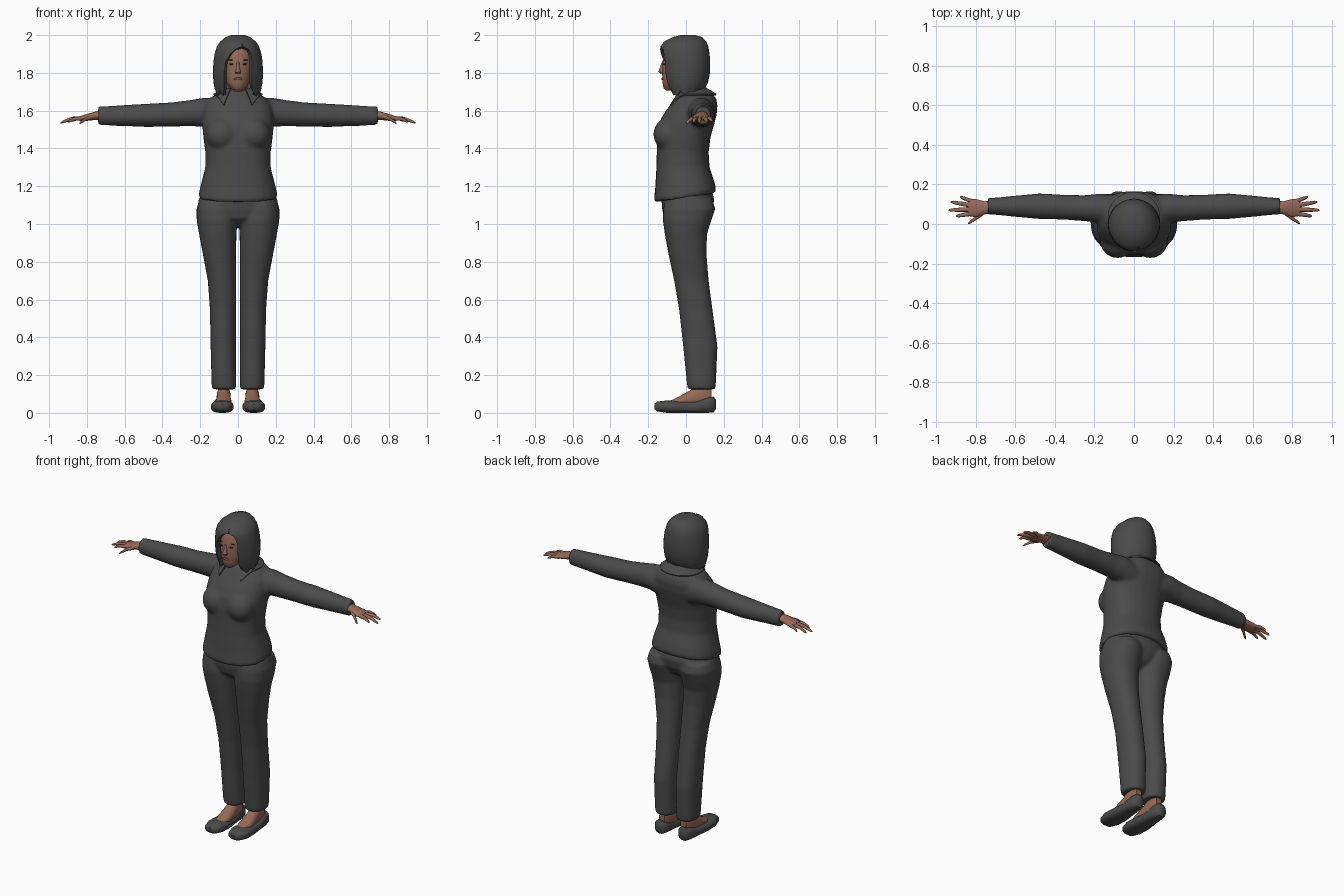
import bpy, bmesh, math
from mathutils import Vector

cube = bpy.data.objects.get("Cube")
if cube:
    bpy.data.objects.remove(cube, do_unlink=True)


def material(name, rgb):
    m = bpy.data.materials.new(name)
    m.use_nodes = True
    m.diffuse_color = (*rgb, 1)
    m.node_tree.nodes["Principled BSDF"].inputs["Base Color"].default_value = (*rgb, 1)
    return m


CLOTH = material("charcoal", (0.07, 0.07, 0.07))
SKIN = material("brown skin", (0.30, 0.14, 0.095))
LIPS = material("muted red lips", (0.20, 0.075, 0.06))
DARK = material("dark eyes", (0.03, 0.022, 0.02))


def select(ob):
    bpy.ops.object.select_all(action="DESELECT")
    ob.select_set(True)
    bpy.context.view_layer.objects.active = ob


def modify(ob, kind, **settings):
    m = ob.modifiers.new(kind.title(), kind)
    for key, value in settings.items():
        setattr(m, key, value)
    select(ob)
    bpy.ops.object.modifier_apply(modifier=m.name)


def smooth(ob, angle=50):
    select(ob)
    bpy.ops.object.shade_smooth_by_angle(angle=math.radians(angle))


def oval(center, a, b, axis="z", n=28, p=2.0):
    """Superellipse ring across the given axis."""
    pts = []
    for i in range(n):
        t = 2 * math.pi * i / n
        u = math.copysign(abs(math.cos(t)) ** (2 / p), math.cos(t)) * a
        v = math.copysign(abs(math.sin(t)) ** (2 / p), math.sin(t)) * b
        offset = {"x": (0, u, v), "y": (u, 0, v), "z": (u, v, 0)}[axis]
        pts.append(Vector(center) + Vector(offset))
    return pts


def loft(name, rings, mat, closed=True, caps=(True, True)):
    bm = bmesh.new()
    rows = [[bm.verts.new(p) for p in ring] for ring in rings]
    n = len(rows[0])
    for lo, hi in zip(rows, rows[1:]):
        for i in range(n if closed else n - 1):
            j = (i + 1) % n
            bm.faces.new((lo[i], lo[j], hi[j], hi[i]))
    if caps[0]:
        bm.faces.new(rows[0])
    if caps[1]:
        bm.faces.new(rows[-1])
    bmesh.ops.recalc_face_normals(bm, faces=bm.faces)
    me = bpy.data.meshes.new(name)
    bm.to_mesh(me)
    bm.free()
    me.materials.append(mat)
    ob = bpy.data.objects.new(name, me)
    bpy.context.collection.objects.link(ob)
    smooth(ob)
    return ob


def ball(name, loc, scale, mat):
    bpy.ops.mesh.primitive_uv_sphere_add(segments=24, ring_count=14, radius=1, location=loc)
    ob = bpy.context.object
    ob.name = name
    ob.scale = scale
    bpy.ops.object.transform_apply(location=True, rotation=False, scale=True)
    ob.data.materials.append(mat)
    smooth(ob)
    return ob


def blend(name, parts, voxel=0.01, passes=6):
    """Fuse overlapping parts into one soft garment."""
    select(parts[0])
    for part in parts:
        part.select_set(True)
    bpy.ops.object.join()
    ob = parts[0]
    ob.name = name
    modify(ob, "REMESH", mode="VOXEL", voxel_size=voxel)
    modify(ob, "SMOOTH", factor=0.5, iterations=passes)
    return ob


# Jacket: trunk, bust and sleeves; rows are z, front, back, half width
trunk = [(1.14, -.165, .155, .208), (1.16, -.17, .16, .208), (1.21, -.163, .15, .197),
         (1.30, -.157, .125, .173), (1.38, -.155, .12, .173), (1.46, -.155, .13, .184),
         (1.53, -.145, .15, .19), (1.58, -.12, .163, .187), (1.63, -.085, .167, .178),
         (1.67, -.058, .158, .145), (1.70, -.033, .125, .085), (1.715, -.02, .10, .06)]
rings = []
for z, f, b, w in trunk:
    ring = oval((0, (f + b) / 2, z), w, (b - f) / 2, p=2.3)
    for p in ring:
        p.z += 0.15 * p.y * max(0, min(1, (1.3 - z) / 0.12))
    rings.append(ring)
parts = [loft("trunk", rings, CLOTH)]
sleeve = [(.10, .08, 1.58, .07, .085), (.18, .08, 1.592, .073, .077), (.25, .08, 1.587, .066, .07),
          (.35, .085, 1.58, .063, .064), (.48, .09, 1.575, .065, .062), (.60, .09, 1.574, .054, .056),
          (.70, .09, 1.573, .044, .051), (.74, .09, 1.573, .042, .05)]
for s in (1, -1):
    parts.append(ball("bust", (s * .083, -.088, 1.475), (.088, .085, .09), CLOTH))
    parts.append(loft("sleeve", [oval((s * x, y, z), a, b, "x") for x, y, z, a, b in sleeve], CLOTH))
jacket = blend("jacket", parts)

# Open neckline cut as a clean V on the chest
V_Z, V_SLOPE = 1.61, 0.65
bm = bmesh.new()
bm.from_mesh(jacket.data)
for s in (1, -1):
    bmesh.ops.bisect_plane(bm, geom=bm.verts[:] + bm.edges[:] + bm.faces[:],
                           plane_co=(0, 0, V_Z), plane_no=(s, 0, -V_SLOPE))
for face in bm.faces:
    c = face.calc_center_median()
    face.material_index = int(c.y < 0.03 and abs(c.x) < (c.z - V_Z) * V_SLOPE)
bm.to_mesh(jacket.data)
bm.free()
jacket.data.materials.clear()
jacket.data.materials.append(CLOTH)
jacket.data.materials.append(SKIN)
smooth(jacket)

# Collar with two front points
inner, outer = [], []
for i in range(41):
    t = math.radians(35 + 290 * i / 40)
    drop = max(0, math.cos(t)) ** 4
    inner.append((.068 * math.sin(t), .035 - .07 * math.cos(t), 1.718))
    outer.append((.13 * math.sin(t), .04 - .12 * math.cos(t) - .055 * drop, 1.685 - .125 * drop))
collar = loft("collar", [inner, outer], CLOTH, closed=False, caps=(False, False))
modify(collar, "SOLIDIFY", thickness=0.008, offset=0)
smooth(collar)

# Trousers: rows are z, front, back, inner x, outer x
leg = [(.125, .01, .155, .012, .135), (.15, .005, .158, .01, .14), (.35, -.015, .167, .01, .145),
       (.55, -.037, .14, .01, .149), (.70, -.063, .12, .01, .16), (.85, -.095, .108, .01, .188),
       (.95, -.113, .112, .008, .207), (1.02, -.123, .135, .004, .219), (1.08, -.12, .155, .004, .22),
       (1.13, -.11, .14, .01, .205)]
hips = [(.985, -.06, .04, .06), (1.03, -.115, .11, .16), (1.08, -.127, .14, .216),
        (1.13, -.13, .15, .208), (1.20, -.13, .13, .18)]
parts = [loft("hips", [oval((0, (f + b) / 2, z), w, (b - f) / 2) for z, f, b, w in hips], CLOTH)]
for s in (1, -1):
    parts.append(loft("leg", [oval((s * (i + o) / 2, (f + b) / 2, z), (o - i) / 2, (b - f) / 2, p=2.2)
                              for z, f, b, i, o in leg], CLOTH))
smooth(blend("trousers", parts, voxel=0.008))

# Shoes, feet and hands, mirrored
shoe = [(-.167, .034, .02, .014), (-.152, .034, .044, .026), (-.10, .033, .06, .033),
        (-.03, .031, .06, .031), (.05, .03, .048, .03), (.11, .041, .045, .041),
        (.145, .044, .036, .042), (.158, .045, .016, .025)]
foot = [(-.095, .045, .03, .014), (-.04, .055, .043, .03), (.02, .07, .038, .048),
        (.06, .085, .037, .065), (.11, .09, .034, .07), (.135, .09, .02, .06)]
palm = [(.69, .088, 1.578, .03, .026), (.755, .082, 1.573, .033, .022),
        (.80, .08, 1.564, .046, .018), (.84, .083, 1.558, .042, .012)]
fingers = {"index": ((.83, .052, 1.558), (.90, .04, 1.54)),
           "middle": ((.83, .074, 1.56), (.94, .07, 1.535)),
           "ring": ((.83, .095, 1.56), (.928, .112, 1.54)),
           "little": ((.815, .113, 1.558), (.88, .137, 1.545)),
           "thumb": ((.765, .055, 1.567), (.84, .002, 1.532))}
for s, side in ((1, "left"), (-1, "right")):
    loft(side + "_shoe", [oval((s * .083, y, z), a, b, "y", p=2.6) for y, z, a, b in shoe], CLOTH)
    loft(side + "_foot", [oval((s * .076, y, z), a, b, "y") for y, z, a, b in foot], SKIN)
    loft(side + "_palm", [oval((s * x, y, z), a, b, "x") for x, y, z, a, b in palm], SKIN)
    for name, (base, tip) in fingers.items():
        rings = []
        for k, r in ((0, .012), (.5, .0105), (.88, .008), (1, .003)):
            c = Vector(base).lerp(Vector(tip), k)
            c.z += .008 * math.sin(math.pi * k)
            rings.append(oval((s * c.x, c.y, c.z), r, r * .9, "x", n=12))
        loft(f"{side}_{name}_finger", rings, SKIN)

# Neck and head: rows are z, centre y, half width, half depth
neck = [(1.60, .045, .06, .06), (1.66, .035, .054, .054), (1.72, .015, .05, .052), (1.78, 0, .05, .055)]
head = [(1.708, -.085, .022, .022), (1.718, -.076, .038, .042), (1.75, -.052, .062, .073),
        (1.80, -.03, .077, .096), (1.85, -.025, .085, .10), (1.90, -.015, .086, .104),
        (1.94, -.01, .075, .09), (1.965, -.01, .04, .05)]
nose = [(1.86, -.12, .006, .007), (1.82, -.13, .010, .012), (1.806, -.133, .016, .014),
        (1.796, -.125, .011, .009)]
for name, rows in (("neck", neck), ("head", head), ("nose", nose)):
    loft(name, [oval((0, y, z), a, b) for z, y, a, b in rows], SKIN)
ball("lips", (0, -.124, 1.768), (.025, .006, .007), LIPS)
for s, side in ((1, "left"), (-1, "right")):
    ball(side + "_eye", (s * .033, -.116, 1.846), (.013, .005, .0045), DARK)
    ball(side + "_eyebrow", (s * .035, -.112, 1.868), (.018, .005, .003), DARK)

# Bobbed hair open at the face: z, front, back, half width, left and right edge angle
bob = [(2.0, -.03, .05, .035, 12, -12), (1.99, -.07, .085, .065, 12, -12),
       (1.965, -.117, .108, .095, 12, -12), (1.94, -.135, .118, .112, 14, -11),
       (1.925, -.138, .121, .117, 28, 6), (1.90, -.139, .125, .124, 34, 19),
       (1.86, -.135, .128, .13, 35, 30), (1.80, -.13, .127, .133, 34, 34),
       (1.75, -.12, .117, .13, 34, 34), (1.715, -.105, .10, .123, 37, 37), (1.69, -.09, .082, .115, 44, 44)]
rings = []
for row, (z, f, b, w, left, right) in enumerate(bob):
    ring = []
    for i in range(57):
        t = math.radians(left + (360 - left - right) * i / 56)
        wave = .012 * math.sin(11 * t) if row == len(bob) - 1 else 0
        ring.append((w * math.sin(t), (f + b) / 2 - (b - f) / 2 * math.cos(t), z + wave))
    rings.append(ring)
hair = loft("hair", rings, CLOTH, closed=False, caps=(True, False))
modify(hair, "SOLIDIFY", thickness=0.022, offset=-1)
smooth(hair)
